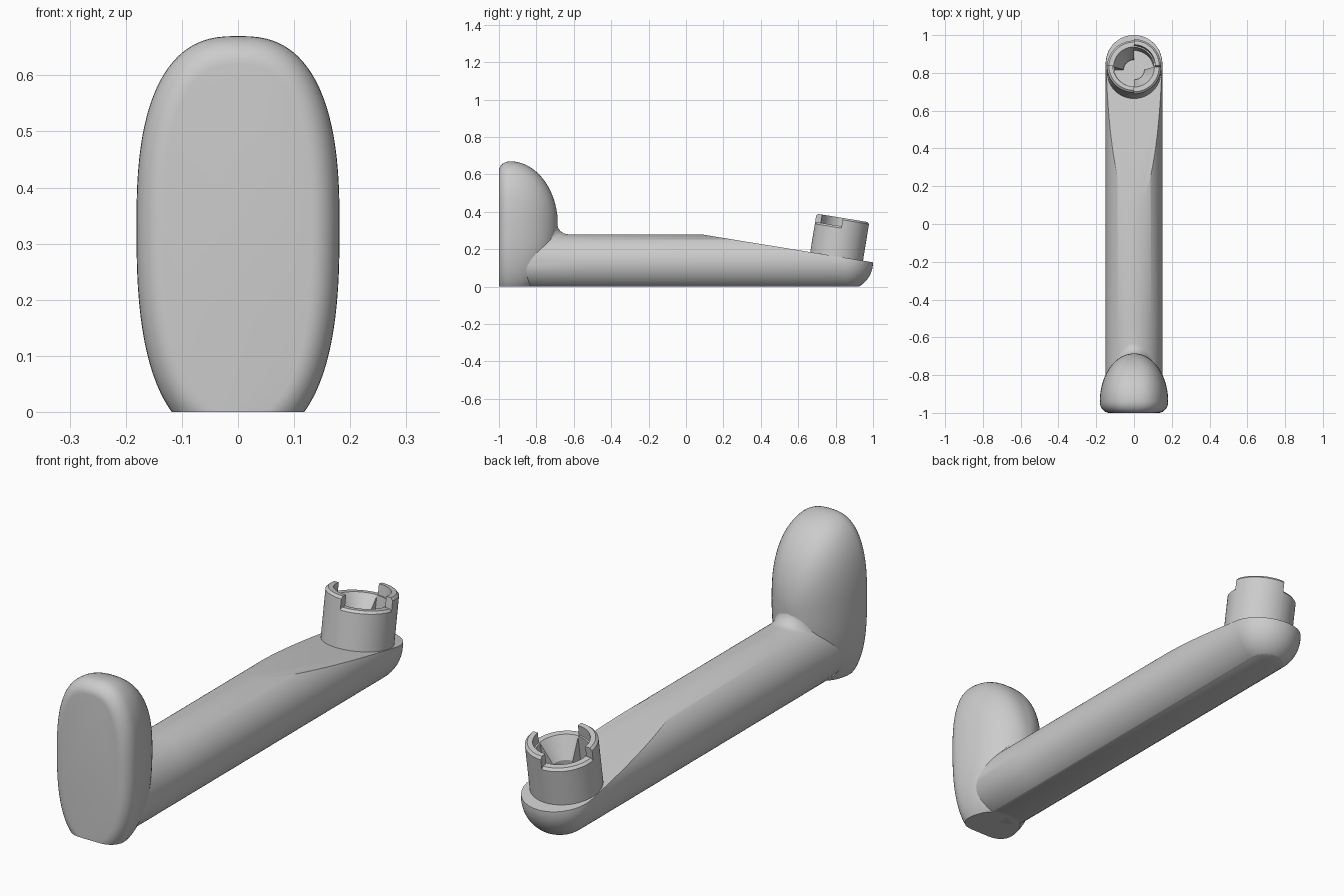
import bpy, bmesh
from math import sin, cos, pi, sqrt, atan2
from mathutils import Vector, Matrix

cube = bpy.data.objects.get("Cube")
if cube:
    bpy.data.objects.remove(cube, do_unlink=True)

grey = bpy.data.materials.new("grey_plastic")
grey.use_nodes = True
COLOR = (0.6, 0.6, 0.6, 1)
grey.diffuse_color = COLOR
grey.node_tree.nodes["Principled BSDF"].inputs["Base Color"].default_value = COLOR

SEG = 96
POWER = 2.6
MID_Z, HALF_W, TOP_H, LOW_H = 0.33, 0.181, 0.34, 0.385   # grip outline
RIM_Y, DEPTH = -0.94, 0.255                              # grip dome
ARM_R, ARM_Z, END_Y = 0.15, 0.13, 0.85
SLOPE = atan2(0.15, 0.92)
RAMP_NORMAL = Vector((0, sin(SLOPE), cos(SLOPE)))


def finish(name, bm, angle=0.6):
    bmesh.ops.recalc_face_normals(bm, faces=bm.faces)
    mesh = bpy.data.meshes.new(name)
    bm.to_mesh(mesh)
    bm.free()
    mesh.materials.append(grey)
    obj = bpy.data.objects.new(name, mesh)
    bpy.context.collection.objects.link(obj)
    bpy.ops.object.select_all(action='DESELECT')
    obj.select_set(True)
    bpy.context.view_layer.objects.active = obj
    bpy.ops.object.shade_smooth_by_angle(angle=angle)
    return obj


def loft(rings):
    """Skin a list of equal point rings and cap both ends."""
    bm = bmesh.new()
    loops = [[bm.verts.new(p) for p in ring] for ring in rings]
    for a, b in zip(loops, loops[1:]):
        for i in range(len(a)):
            k = (i + 1) % len(a)
            bm.faces.new((a[i], a[k], b[k], b[i]))
    bm.faces.new(loops[0])
    bm.faces.new(loops[-1])
    bmesh.ops.remove_doubles(bm, verts=bm.verts, dist=1e-5)
    return bm


def slice_off(bm, point, normal):
    """Cut away the side the normal points to and close the cut."""
    cut = bmesh.ops.bisect_plane(bm, geom=bm.verts[:] + bm.edges[:] + bm.faces[:],
                                 plane_co=point, plane_no=normal, clear_outer=True)
    edges = [e for e in cut["geom_cut"] if isinstance(e, bmesh.types.BMEdge)]
    bmesh.ops.edgeloop_fill(bm, edges=edges)


def grip_ring(y, scale, inset):
    ring = []
    for i in range(SEG):
        c, s = cos(2 * pi * i / SEG), sin(2 * pi * i / SEG)
        height = (TOP_H if s > 0 else LOW_H) * scale - inset
        x = (HALF_W * scale - inset) * abs(c) ** (2 / POWER)
        z = height * abs(s) ** (2 / POWER)
        ring.append((x if c > 0 else -x, y, MID_Z + (z if s > 0 else -z)))
    return ring


def grip_back(x, z):
    """y of the domed back of the grip at x, z."""
    dz = z - MID_Z
    k = (abs(x) / HALF_W) ** POWER + (abs(dz) / (TOP_H if dz > 0 else LOW_H)) ** POWER
    return RIM_Y + DEPTH * sqrt(max(0, 1 - k ** (2 / POWER)))


# Grip: flat front, rounded rim, domed back, flat underside
rings = []
for j in range(9):
    a = j / 8 * pi / 2
    rings.append(grip_ring(RIM_Y - 0.06 * cos(a), 1, 0.05 * (1 - sin(a))))
for j in range(1, 20):
    a = j / 20 * pi / 2
    rings.append(grip_ring(RIM_Y + DEPTH * sin(a), cos(a), 0))
grip = loft(rings)
slice_off(grip, (0, 0, 0), (0, 0, -1))
finish("grip", grip)


# Arm: round bar blended into the grip, round tip, flat underside, sloped ramp
def arm_ring(radius, y):
    return [(radius * cos(2 * pi * i / SEG), y, ARM_Z + radius * sin(2 * pi * i / SEG))
            for i in range(SEG)]


def fillet_ring(a):
    ring = []
    for i in range(SEG):
        t = 2 * pi * i / SEG
        f = 0.06 * max(0, sin(t))
        root = ARM_R + f
        y = grip_back(root * cos(t), ARM_Z + root * sin(t)) - 0.004
        r = root - f * sin(a)
        ring.append((r * cos(t), y + f * (1 - cos(a)), ARM_Z + r * sin(t)))
    return ring


rings = [arm_ring(0.1, -0.95)]
rings += [fillet_ring(j / 8 * pi / 2) for j in range(9)]
rings += [arm_ring(ARM_R, -0.55)]
for j in range(20):
    a = j / 20 * pi / 2
    rings.append(arm_ring(ARM_R * cos(a), END_Y + ARM_R * sin(a)))
arm = loft(rings)
slice_off(arm, (0, 0, 0), (0, 0, -1))
slice_off(arm, (0, 1, ARM_Z), RAMP_NORMAL)
finish("arm", arm)

# Socket: four quarter turns, tall claws alternating with low funnel quarters
LOW, TALL, R = 0.165, 0.21, 0.143
claw = [(0, -0.02), (R, -0.02), (R, TALL - 0.01), (R - 0.01, TALL), (0.112, TALL),
        (0.112, LOW), (0.105, LOW), (0.105, 0.06), (0, 0.06)]
funnel = [(0, -0.02), (R, -0.02), (R, LOW - 0.01), (R - 0.01, LOW), (0.108, LOW),
          (0.055, 0.08), (0.055, 0.06), (0, 0.06)]
STEPS = 20
socket = bmesh.new()
for quarter in range(4):
    profile = (claw, funnel)[quarter % 2]
    slices = [[(r * cos(a), r * sin(a), z) for r, z in profile]
              for a in ((quarter + j / STEPS) * pi / 2 for j in range(STEPS + 1))]
    part = loft(slices)
    bmesh.ops.recalc_face_normals(part, faces=part.faces)
    temp = bpy.data.meshes.new("quarter")
    part.to_mesh(temp)
    part.free()
    socket.from_mesh(temp)
    bpy.data.meshes.remove(temp)
obj = finish("socket", socket, 0.5)
obj.matrix_world = Matrix.Translation((0, 0.805, 0.16)) @ Matrix.Rotation(-SLOPE, 4, 'X')
